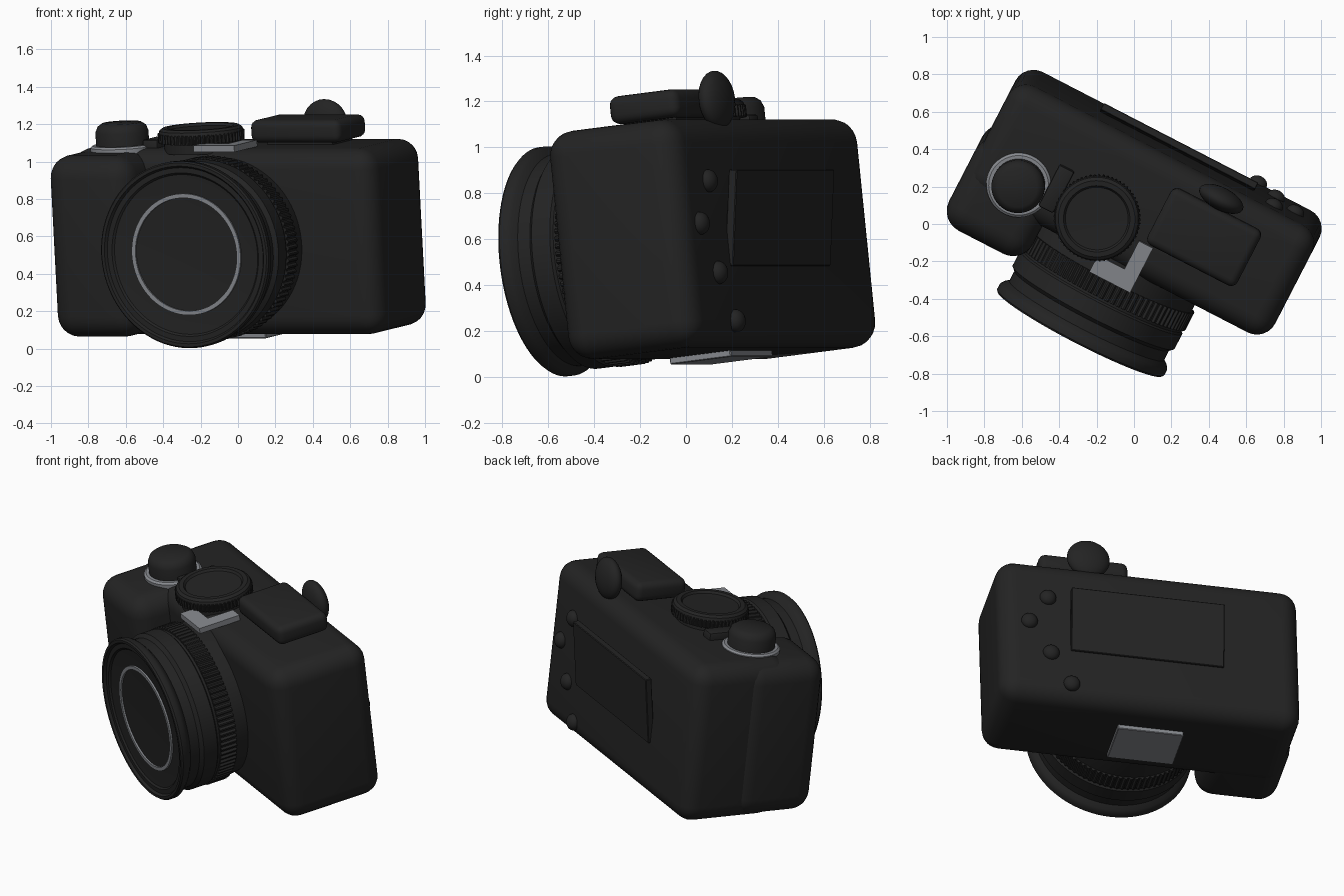
import bpy, bmesh, math
from mathutils import Matrix, Vector

cube = bpy.data.objects.get("Cube")
if cube:
    bpy.data.objects.remove(cube, do_unlink=True)

# The whole camera is yawed and pitched forward a little
POSE = (Matrix.Translation((0, 0, 0.6)) @ Matrix.Rotation(math.radians(-27.3), 4, 'Z')
        @ Matrix.Rotation(math.radians(6.5), 4, 'X'))
FORWARD = Matrix.Rotation(math.radians(90), 4, 'X')
parts = []


def material(name, colour):
    m = bpy.data.materials.new(name)
    m.use_nodes = True
    m.diffuse_color = (*colour, 1)
    bsdf = m.node_tree.nodes["Principled BSDF"]
    bsdf.inputs["Base Color"].default_value = (*colour, 1)
    bsdf.inputs["Roughness"].default_value = 0.6
    return m


BLACK = material("matte black", (0.017, 0.017, 0.017))
SILVER = material("silver grey", (0.24, 0.25, 0.27))


def finish(bm, name, mat, local=Matrix()):
    bmesh.ops.recalc_face_normals(bm, faces=bm.faces)
    bm.transform(POSE @ local)
    mesh = bpy.data.meshes.new(name)
    bm.to_mesh(mesh)
    bm.free()
    mesh.materials.append(mat)
    ob = bpy.data.objects.new(name, mesh)
    bpy.context.collection.objects.link(ob)
    parts.append(ob)
    return ob


def box(name, mat, low, high, radius=0.0, segments=5, tilt=0.0):
    low, high = Vector(low), Vector(high)
    bm = bmesh.new()
    bmesh.ops.create_cube(bm, size=1)
    bm.transform(Matrix.Diagonal((*(high - low), 1)))
    if radius:
        bmesh.ops.bevel(bm, geom=bm.edges[:], offset=radius, segments=segments,
                        profile=0.5, affect='EDGES')
    turn = Matrix.Rotation(math.radians(tilt), 4, 'X')
    return finish(bm, name, mat, Matrix.Translation((low + high) / 2) @ turn)


def lathe(name, mat, profile, local, steps=64, closed=False):
    bm = bmesh.new()
    verts = [bm.verts.new((r, 0, h)) for r, h in profile]
    edges = [bm.edges.new(pair) for pair in zip(verts, verts[1:])]
    if closed:
        edges.append(bm.edges.new((verts[-1], verts[0])))
    bmesh.ops.spin(bm, geom=verts + edges, cent=(0, 0, 0), axis=(0, 0, 1),
                   angle=math.tau, steps=steps)
    bmesh.ops.remove_doubles(bm, verts=bm.verts, dist=0.0005)
    return finish(bm, name, mat, local)


def knurl(name, mat, radius, depth, low, high, teeth, local):
    bm = bmesh.new()
    ring = []
    for i in range(teeth * 4):
        r = radius if i % 4 < 2 else radius - depth
        a = math.tau * i / (teeth * 4)
        ring.append(bm.verts.new((r * math.cos(a), r * math.sin(a), low)))
    face = bm.faces.new(ring)
    top = bmesh.ops.extrude_face_region(bm, geom=[face])["geom"]
    bmesh.ops.translate(bm, vec=(0, 0, high - low),
                        verts=[g for g in top if isinstance(g, bmesh.types.BMVert)])
    return finish(bm, name, mat, local)


def pebble(name, mat, centre, size):
    bm = bmesh.new()
    bmesh.ops.create_uvsphere(bm, u_segments=24, v_segments=14, radius=1)
    return finish(bm, name, mat, Matrix.Translation(centre) @ Matrix.Diagonal((*size, 1)))


# Body and hand grip
box("body", BLACK, (-0.915, -0.195, -0.516), (0.915, 0.455, 0.485), 0.11, 6)
box("hand_grip", BLACK, (-0.935, -0.425, -0.505), (-0.43, 0.12, 0.472), 0.12, 6)

# Lens barrel with flared rim and shallow front recess
lens = Matrix.Translation((0.012, 0, -0.025)) @ FORWARD
lathe("lens_barrel", BLACK, [
    (0, 0.1), (0.46, 0.1), (0.475, 0.24), (0.475, 0.40), (0.487, 0.41), (0.487, 0.50),
    (0.465, 0.52), (0.465, 0.58), (0.49, 0.60), (0.503, 0.62), (0.503, 0.65), (0.495, 0.66),
    (0.478, 0.66), (0.468, 0.645), (0.44, 0.645), (0.43, 0.635), (0.33, 0.625), (0, 0.625)],
    lens, 80)
knurl("focus_ring", BLACK, 0.492, 0.012, 0.28, 0.385, 90, lens)
lathe("lens_trim_ring", SILVER, [(0.304, 0.61), (0.304, 0.636), (0.327, 0.636), (0.327, 0.61)],
      lens, 80, closed=True)

# Shutter button in its silver collar
shutter = Matrix.Translation((-0.643, -0.043, 0))
lathe("shutter_collar", SILVER, [(0.13, 0.46), (0.13, 0.50), (0.16, 0.50), (0.173, 0.49),
                                 (0.173, 0.46)], shutter, closed=True)
lathe("shutter_button", BLACK, [(0, 0.47), (0.142, 0.47), (0.142, 0.57), (0.13, 0.60),
                                (0.105, 0.617), (0, 0.62)], shutter)

# Mode dial with knurled edge and dished top
dial = Matrix.Translation((-0.19, 0.0, 0))
lathe("dial_base", BLACK, [(0, 0.46), (0.2, 0.46), (0.2, 0.53), (0, 0.53)], dial)
knurl("dial_edge", BLACK, 0.232, 0.008, 0.515, 0.565, 60, dial)
lathe("dial_cap", BLACK, [(0, 0.56), (0.228, 0.56), (0.222, 0.58), (0.205, 0.592),
                          (0.178, 0.592), (0.168, 0.578), (0, 0.574)], dial)
box("dial_side_plate", BLACK, (-0.50, -0.09, 0.46), (-0.41, 0.16, 0.53), 0.012, 2)

# Silver angle bracket on the top front
bm = bmesh.new()
outline = [(-0.095, -0.28), (0.15, -0.28), (0.15, -0.01), (0.065, -0.01),
           (0.065, -0.18), (-0.095, -0.18)]
plate = bm.faces.new([bm.verts.new((x, y, 0.485)) for x, y in outline])
top = bmesh.ops.extrude_face_region(bm, geom=[plate])["geom"]
bmesh.ops.translate(bm, vec=(0, 0, 0.035),
                    verts=[g for g in top if isinstance(g, bmesh.types.BMVert)])
finish(bm, "angle_bracket", SILVER)

# Flash housing and eyecup
box("flash_foot", BLACK, (0.17, 0.07, 0.46), (0.56, 0.30, 0.53))
box("flash_housing", BLACK, (0.095, 0.005, 0.50), (0.635, 0.345, 0.622), 0.04, 4)
pebble("eyecup", BLACK, (0.353, 0.40, 0.565), (0.13, 0.06, 0.128))

# Rear screen, tilted out at its top edge
box("rear_screen", BLACK, (-0.44, 0.46, -0.17), (0.49, 0.50, 0.25), 0.004, 1, tilt=-9)

# Rear buttons
for i, (x, z) in enumerate([(0.62, 0.204), (0.737, 0.018), (0.61, -0.198), (0.49, -0.41)]):
    pebble(f"rear_button_{i + 1}", BLACK, (x, 0.455, z), (0.05, 0.04, 0.05))

# Tripod plate underneath
box("tripod_plate", SILVER, (-0.235, -0.055, -0.543), (0.165, 0.245, -0.50), 0.004, 1)

bpy.ops.object.select_all(action='DESELECT')
for ob in parts:
    ob.select_set(True)
bpy.context.view_layer.objects.active = parts[0]
bpy.ops.object.shade_smooth_by_angle(angle=math.radians(35))
